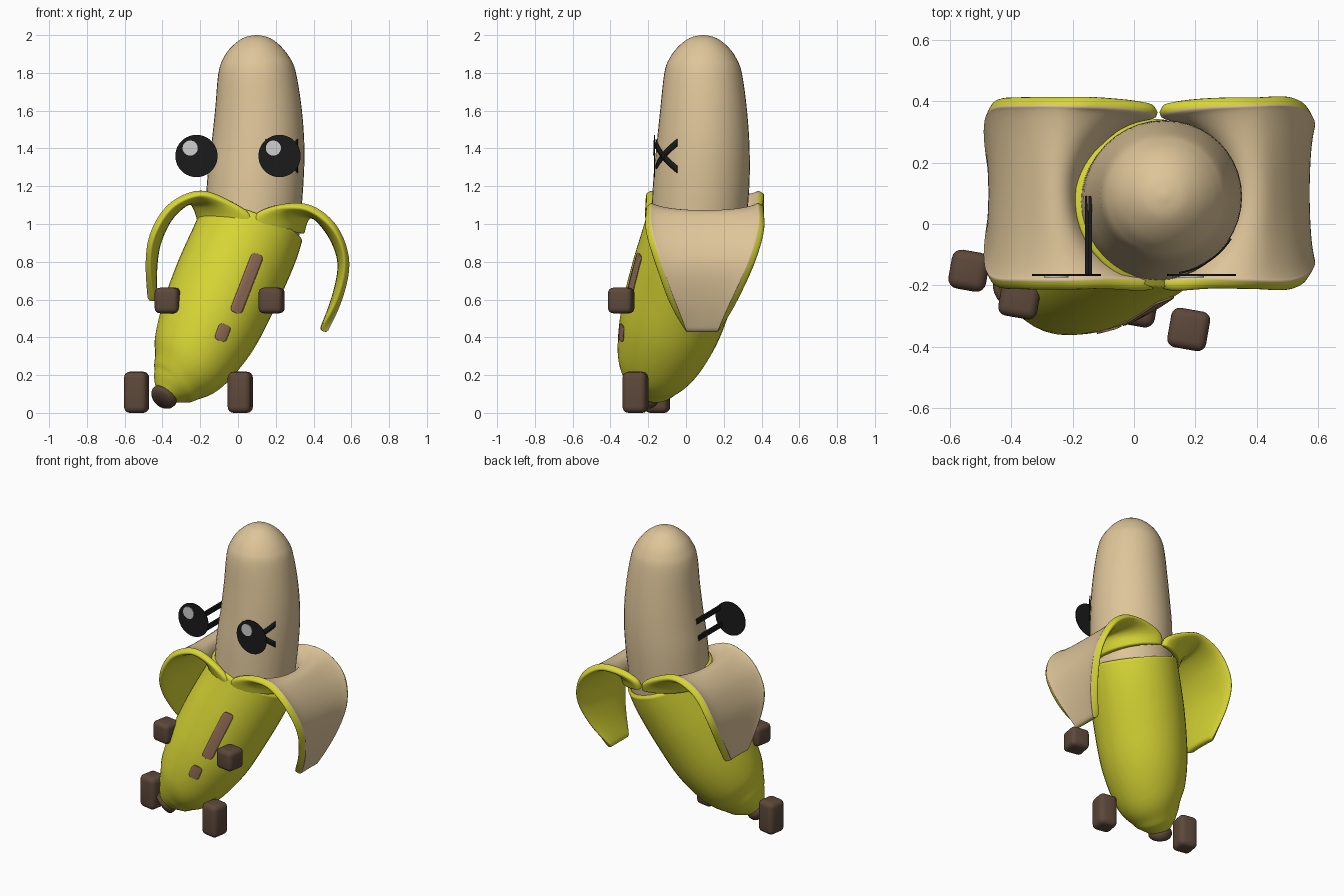
import bpy, bmesh, math
from mathutils import Vector, Matrix

if "Cube" in bpy.data.objects:
    bpy.data.objects.remove(bpy.data.objects["Cube"])


def material(name, r, g, b):
    m = bpy.data.materials.new(name)
    m.use_nodes = True
    m.diffuse_color = (r, g, b, 1)
    bsdf = m.node_tree.nodes["Principled BSDF"]
    bsdf.inputs["Base Color"].default_value = (r, g, b, 1)
    bsdf.inputs["Roughness"].default_value = 0.7
    return m


YELLOW = material("peel yellow", 0.68, 0.67, 0.035)
CREAM = material("fruit cream", 0.73, 0.56, 0.32)
BROWN = material("dark brown", 0.11, 0.065, 0.042)
SPOT = material("spot brown", 0.30, 0.16, 0.10)
BLACK = material("black", 0.011, 0.011, 0.011)
WHITE = material("eye highlight", 0.62, 0.62, 0.62)


def finish(name, bm, *mats, smooth=True):
    mesh = bpy.data.meshes.new(name)
    for f in bm.faces:
        f.smooth = smooth
    bm.to_mesh(mesh)
    bm.free()
    for m in mats:
        mesh.materials.append(m)
    ob = bpy.data.objects.new(name, mesh)
    bpy.context.collection.objects.link(ob)
    return ob


def spline(rows, t):
    """Catmull-Rom value at t in 0..1 through rows of numbers."""
    n = len(rows) - 1
    i = min(int(t * n), n - 1)
    k = t * n - i
    a, b, c, d = (rows[min(max(j, 0), n)] for j in range(i - 1, i + 3))
    return [q + 0.5 * k * (r - p + k * (2 * p - 5 * q + 4 * r - s + k * (3 * (q - r) + s - p)))
            for p, q, r, s in zip(a, b, c, d)]


def tube(name, rows, steps, mat, sides=40):
    """Round loft along rows of x, y, z, radius."""
    bm = bmesh.new()
    pts = [spline(rows, i / steps) for i in range(steps + 1)]
    rings = []
    for i, p in enumerate(pts):
        lo, hi = pts[max(i - 1, 0)], pts[min(i + 1, steps)]
        axis = (Vector(hi[:3]) - Vector(lo[:3])).normalized()
        u = Vector((0, 1, 0)).cross(axis).normalized()
        v = axis.cross(u)
        ring = []
        for j in range(sides):
            a = math.tau * j / sides
            ring.append(bm.verts.new(Vector(p[:3]) + p[3] * (u * math.cos(a) + v * math.sin(a))))
        rings.append(ring)
    for r0, r1 in zip(rings, rings[1:]):
        for j in range(sides):
            k = (j + 1) % sides
            bm.faces.new((r0[j], r0[k], r1[k], r1[j]))
    bm.faces.new(rings[0][::-1])
    bm.faces.new(rings[-1])
    return finish(name, bm, mat)


def sheet(name, f, nu, nv, thickness, *mats, side=None):
    """Grid from f(u, v), made solid; side is the x direction its far end faces."""
    bm = bmesh.new()
    g = [[bm.verts.new(f(i / nu, j / nv)) for j in range(nv + 1)] for i in range(nu + 1)]
    for i in range(nu):
        for j in range(nv):
            bm.faces.new((g[i][j], g[i + 1][j], g[i + 1][j + 1], g[i][j + 1]))
    bm.normal_update()
    bm.faces.ensure_lookup_table()
    if side and bm.faces[-nv // 2].normal.x * side < 0:
        bmesh.ops.reverse_faces(bm, faces=bm.faces[:])
    ob = finish(name, bm, *mats)
    solid = ob.modifiers.new("thickness", "SOLIDIFY")
    solid.thickness, solid.offset = thickness, 0
    solid.material_offset = solid.material_offset_rim = len(mats) - 1
    return ob


# Leaning lower body, inner fruit and stem
body = tube("body_skin", [
    (-.385, -.21, .10, .065), (-.355, -.195, .135, .115), (-.32, -.18, .175, .155),
    (-.25, -.15, .27, .22), (-.16, -.09, .45, .268), (-.06, -.02, .68, .285),
    (.03, .04, .88, .285), (.075, .07, 1.0, .28)], 35, YELLOW)
tube("inner_fruit", [
    (.07, .06, .9, .25), (.09, .08, 1.2, .255), (.105, .09, 1.4, .247),
    (.108, .093, 1.6, .23), (.1, .09, 1.8, .205), (.098, .09, 1.88, .175),
    (.098, .09, 1.94, .13), (.098, .09, 1.985, .07), (.098, .09, 2.0, .01)], 40, CREAM)
tube("stem", [(-.37, -.2, .115, .05), (-.385, -.21, .095, .072),
              (-.4, -.222, .075, .07), (-.408, -.23, .065, .055)], 9, BROWN, 20)


# Folded peels: rows of edge x, edge z, middle x, middle z, half width, middle y
def peel(name, rows, side):
    def point(u, v):
        ex, ez, cx, cz, half, cy = spline(rows, u)
        a = (v - 0.5) * math.pi
        k = 1 - math.cos(a)
        return (cx + (ex - cx) * k, cy + half * math.sin(a), cz + (ez - cz) * k)
    ob = sheet(name, point, 28, 16, 0.045, CREAM, YELLOW, side=side)
    ob.modifiers.new("round", "SUBSURF").levels = 1
    ob.modifiers["round"].render_levels = 1


peel("left_peel", [
    (.08, 1.0, .33, .95, .275, .085), (.1, 1.06, .35, 1.02, .29, .09),
    (.22, 1.1, .38, 1.05, .295, .1), (.38, 1.09, .43, 1.03, .3, .1),
    (.52, .98, .51, .92, .3, .1), (.58, .8, .55, .78, .25, .1),
    (.54, .6, .515, .6, .17, .09), (.45, .43, .45, .43, .085, .085)], 1)
peel("right_peel", [
    (.08, 1.0, -.19, 1.0, .275, .085), (.06, 1.06, -.21, 1.07, .29, .09),
    (-.06, 1.13, -.24, 1.12, .295, .1), (-.2, 1.17, -.29, 1.11, .3, .1),
    (-.36, 1.1, -.37, 1.03, .3, .1), (-.46, .94, -.43, .9, .29, .1),
    (-.48, .77, -.45, .76, .22, .1), (-.46, .59, -.45, .59, .1, .1)], -1)


# Skin spots laid onto the front of the body
def spot(name, start, end, half):
    a, b = Vector(start), Vector(end)
    along = (b - a).normalized()
    across = Vector((along.y, -along.x))
    length = (b - a).length
    corner = half * 0.7

    def point(u, v):
        u = (1 - math.cos(u * math.pi)) / 2
        d = max(0, corner - min(u, 1 - u) * length)
        w = half - corner + math.sqrt(max(0, corner ** 2 - d ** 2))
        p = a + along * u * length + across * w * (2 * v - 1)
        return (p.x, -1, p.y)
    ob = sheet(name, point, 24, 6, 0.006, SPOT)
    wrap = ob.modifiers.new("wrap", "SHRINKWRAP")
    wrap.target, wrap.wrap_method = body, "PROJECT"
    wrap.use_project_y, wrap.use_positive_direction = True, True
    wrap.wrap_mode, wrap.offset = "ABOVE_SURFACE", 0.003
    ob.modifiers.move(1, 0)


spot("long_spot", (-.015, .53), (.105, .84), .032)
spot("short_spot", (-.098, .382), (-.066, .468), .032)


# Flat round eyes with a highlight
def disc(name, x, y, z, radius, mat):
    bm = bmesh.new()
    bmesh.ops.create_cone(bm, cap_ends=True, segments=40, radius1=radius, radius2=radius,
                          depth=0.006,
                          matrix=Matrix.Translation((x, y, z)) @ Matrix.Rotation(math.pi / 2, 4, "X"))
    finish(name, bm, mat, smooth=False)


for side, x in (("right", -.22), ("left", .22)):
    disc(side + "_eye", x, -.166, 1.36, .112, BLACK)
    disc(side + "_eye_highlight", x - .033, -.171, 1.402, .04, WHITE)

# Crossed strokes on the left of the fruit
for name, d in (("rising_stroke", 1), ("falling_stroke", -1)):
    def stroke(u, v, d=d):
        a = math.radians(-80 + 47 * u)
        z = 1.36 + d * .14 * (u - .5) + .038 * (v - .5)
        return (.103 + .253 * math.cos(a), .09 + .253 * math.sin(a), z)
    sheet(name, stroke, 12, 2, 0.006, BLACK)


def block(name, centre, size, turn, bevel, mat):
    bm = bmesh.new()
    bmesh.ops.create_cube(bm, size=1, matrix=Matrix.Diagonal((*size, 1)))
    ob = finish(name, bm, mat, smooth=bevel > 0)
    ob.location = centre
    ob.rotation_euler.z = math.radians(turn)
    if bevel:
        mod = ob.modifiers.new("round", "BEVEL")
        mod.width, mod.segments = bevel, 4


# Rods behind the right eye
for name, x, z in (("upper_rod", -.142, 1.415), ("lower_rod", -.154, 1.305)):
    block(name, (x, -.037, z), (.012, .255, .034), 0, 0, BLACK)

# Hands and feet
for side, hand, foot in (("right", (-.372, -.24), (-.537, -.152)),
                         ("left", (.178, -.343), (.012, -.268))):
    block(side + "_hand", (*hand, .595), (.128, .13, .135), -10, .028, BROWN)
    block(side + "_foot", (*foot, .109), (.124, .128, .218), -10, .032, BROWN)
